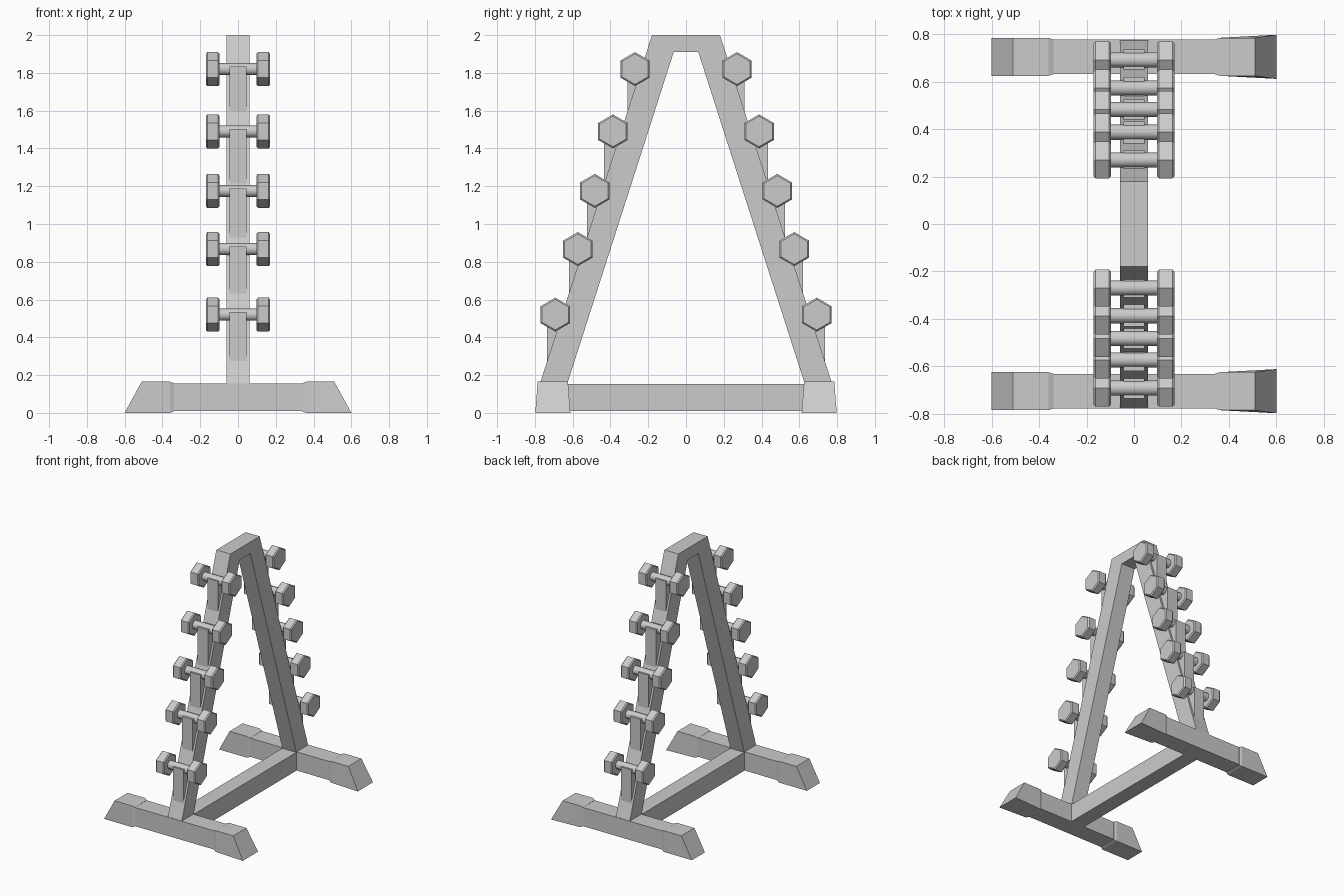
import bpy, bmesh, math
from mathutils import Matrix

old = bpy.data.objects.get("Cube")
if old:
    bpy.data.objects.remove(old, do_unlink=True)

grey = bpy.data.materials.new("plain_grey")
grey.use_nodes = True
grey.diffuse_color = (0.6, 0.6, 0.6, 1)
grey.node_tree.nodes["Principled BSDF"].inputs["Base Color"].default_value = (0.6, 0.6, 0.6, 1)


def finish(name, bm):
    bmesh.ops.recalc_face_normals(bm, faces=bm.faces)
    mesh = bpy.data.meshes.new(name)
    bm.to_mesh(mesh)
    bm.free()
    mesh.materials.append(grey)
    obj = bpy.data.objects.new(name, mesh)
    bpy.context.collection.objects.link(obj)
    return obj


def profile(name, points, half_width):
    """Extrude a (y, z) outline across x."""
    bm = bmesh.new()
    face = bm.faces.new([bm.verts.new((-half_width, y, z)) for y, z in points])
    new = bmesh.ops.extrude_face_region(bm, geom=[face])["geom"]
    verts = [v for v in new if isinstance(v, bmesh.types.BMVert)]
    bmesh.ops.translate(bm, verts=verts, vec=(2 * half_width, 0, 0))
    return finish(name, bm)


def box(name, x, y, z):
    """Box from (min, max) ranges."""
    bm = bmesh.new()
    bmesh.ops.create_cube(bm, size=1)
    for v in bm.verts:
        v.co = [r[0] if c < 0 else r[1] for c, r in zip(v.co, (x, y, z))]
    return finish(name, bm)


def loft(name, rings):
    """Skin a list of four-sided rings, capped at both ends."""
    bm = bmesh.new()
    loops = [[bm.verts.new(p) for p in ring] for ring in rings]
    for a, b in zip(loops, loops[1:]):
        for i in range(4):
            j = (i + 1) % 4
            bm.faces.new((a[i], a[j], b[j], b[i]))
    bm.faces.new(loops[0])
    bm.faces.new(loops[-1])
    return finish(name, bm)


# A-shaped upright and the base bars
half = [(0.63, 0.15), (0.775, 0.15), (0.18, 2.0)]
profile("a_frame", half + [(-y, z) for y, z in reversed(half)]
        + [(-0.065, 1.91), (0.065, 1.91)], 0.06)
box("long_base_bar", (-0.06, 0.06), (-0.64, 0.64), (0.01, 0.152))

MID = 0.705


def foot(name, sx, sy):
    # (x at bottom, x at top, half width at bottom, half width at top, bottom, top)
    flare = 0.093 if sx > 0 else 0.08
    sections = [(0.34, 0.34, 0.073, 0.073, 0.008, 0.156),
                (0.36, 0.36, 0.08, 0.08, 0, 0.165),
                (0.60, 0.51, flare, 0.08, 0, 0.165)]
    loft(name, [[(sx * xb, sy * MID - wb, lo), (sx * xb, sy * MID + wb, lo),
                 (sx * xt, sy * MID + wt, hi), (sx * xt, sy * MID - wt, hi)]
                for xb, xt, wb, wt, lo, hi in sections])


# Dumbbell centres and the foot of each bracket, top to bottom: (y, z, bracket y)
slots = [(0.27, 1.82, 0.31), (0.387, 1.49, 0.433), (0.483, 1.175, 0.525),
         (0.573, 0.867, 0.62), (0.692, 0.52, 0.735)]


def leg_edge(z):
    return 0.18 + (2 - z) * 0.595 / 1.85


def dumbbell(name, y, z):
    bm = bmesh.new()
    turn = Matrix.Rotation(math.pi / 2, 4, 'Y')
    # Hexagonal heads with points facing front and back
    for s in (-1, 1):
        spin = Matrix.Rotation(math.pi / 2, 4, 'Z')
        bmesh.ops.create_cone(bm, cap_ends=True, segments=6, radius1=0.09, radius2=0.09,
                              depth=0.073, matrix=Matrix.Translation((s * 0.134, y, z)) @ turn @ spin)
    caps = [e for f in bm.faces if len(f.verts) == 6 for e in f.edges]
    bmesh.ops.bevel(bm, geom=caps, offset=0.008, segments=1, affect='EDGES')
    # Round grip
    bmesh.ops.create_cone(bm, cap_ends=True, segments=20, radius1=0.032, radius2=0.032,
                          depth=0.21, matrix=Matrix.Translation((0, y, z)) @ turn)
    obj = finish(name, bm)
    bpy.ops.object.select_all(action='DESELECT')
    obj.select_set(True)
    bpy.context.view_layer.objects.active = obj
    bpy.ops.object.shade_smooth_by_angle(angle=math.radians(30))


for side, sy in (("front", -1), ("back", 1)):
    box(side + "_cross_bar", (-0.38, 0.38), sorted((sy * 0.633, sy * 0.777)), (0.01, 0.155))
    foot(side + "_left_foot", 1, sy)
    foot(side + "_right_foot", -1, sy)
    for i, (y, z, edge) in enumerate(slots, 1):
        # Wedge bracket hanging off the sloping leg
        top = z + 0.013
        low = 2 - (edge - 0.18) * 1.85 / 0.595
        wedge = [(edge, low), (edge, top), (leg_edge(top), top),
                 (leg_edge(top) - 0.02, top - 0.03), (edge - 0.02, low)]
        profile(f"{side}_bracket_{i}", [(sy * a, b) for a, b in wedge], 0.045)
        dumbbell(f"{side}_dumbbell_{i}", sy * y, z)
